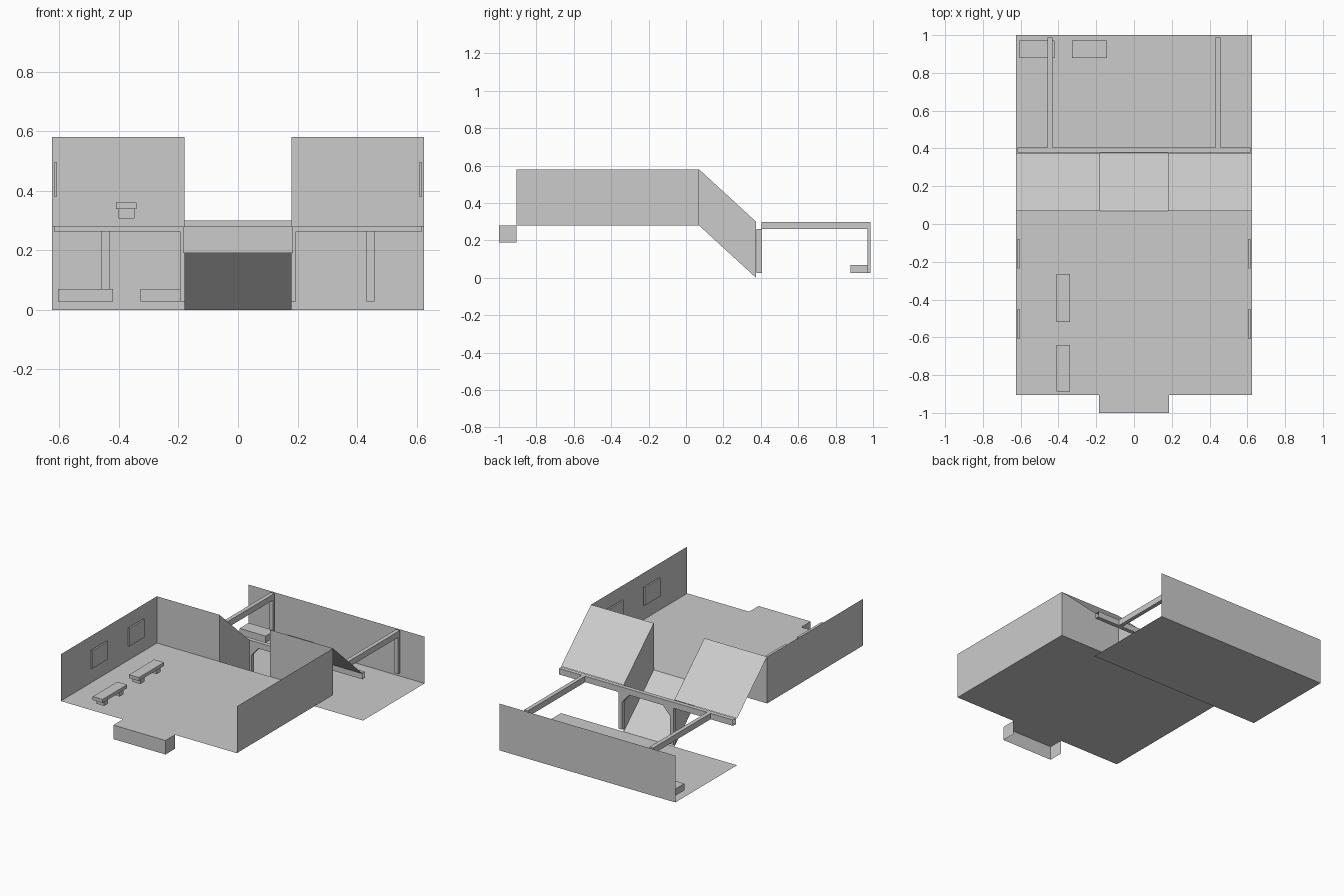
import bpy, bmesh, math
from mathutils import Vector

cube = bpy.data.objects.get("Cube")
if cube:
    bpy.data.objects.remove(cube, do_unlink=True)

grey = bpy.data.materials.new("plain grey")
grey.use_nodes = True
colour = (0.6, 0.6, 0.6, 1)
grey.diffuse_color = colour
grey.node_tree.nodes["Principled BSDF"].inputs["Base Color"].default_value = colour


def finish(name, bm):
    mesh = bpy.data.meshes.new(name)
    bm.to_mesh(mesh)
    bm.free()
    mesh.materials.append(grey)
    obj = bpy.data.objects.new(name, mesh)
    bpy.context.scene.collection.objects.link(obj)
    return obj


def sheet(name, points, depth=None):
    """Flat polygon, optionally extruded along the depth vector."""
    bm = bmesh.new()
    face = bm.faces.new([bm.verts.new(p) for p in points])
    if depth:
        new = bmesh.ops.extrude_face_region(bm, geom=[face])["geom"]
        moved = [v for v in new if isinstance(v, bmesh.types.BMVert)]
        bmesh.ops.translate(bm, verts=moved, vec=Vector(depth))
        if face.is_valid and len(face.edges[0].link_faces) < 2:
            bm.faces.new(reversed(face.verts[:]))
        bmesh.ops.recalc_face_normals(bm, faces=bm.faces)
    return finish(name, bm)


def box(name, x, y, z, drop=()):
    """Box from ranges; drop lists outward directions left open."""
    bm = bmesh.new()
    bmesh.ops.create_cube(bm, size=1)
    for v in bm.verts:
        v.co = [r[0] if c < 0 else r[1] for c, r in zip(v.co, (x, y, z))]
    bm.normal_update()
    gone = [f for f in bm.faces if any(f.normal.dot(Vector(d)) > 0.9 for d in drop)]
    bmesh.ops.delete(bm, geom=gone, context="FACES")
    return finish(name, bm)


W, HALL = 0.625, 0.18               # half widths of room and passage
FRONT, MID, LOW, BACK = -0.905, 0.07, 0.375, 1.0
FLOOR, TOP, LOW_TOP = 0.28, 0.58, 0.30
REST = 0.027                        # gap between floors and furnishings

# Floors, ramp and rear wall
sheet("upper_floor", [(-W, FRONT, FLOOR), (W, FRONT, FLOOR), (W, MID, FLOOR), (-W, MID, FLOOR)])
sheet("lower_floor", [(-W, LOW, 0), (W, LOW, 0), (W, BACK, 0), (-W, BACK, 0)])
sheet("ramp", [(-HALL, MID, FLOOR), (HALL, MID, FLOOR), (HALL, LOW, 0), (-HALL, LOW, 0)])
sheet("rear_wall", [(-W, BACK, 0), (W, BACK, 0), (W, BACK, LOW_TOP), (-W, BACK, LOW_TOP)])

# Entrance step, open below and behind
box("entrance_step", (-0.185, 0.185), (-1, FRONT), (0.19, FLOOR), drop=[(0, 0, -1), (0, 1, 0)])

# Mirrored walls, sloped covers, beams and wall panels
for side, s in (("left", 1), ("right", -1)):
    w, h = s * W, s * HALL
    sheet(side + "_side_wall", [(w, FRONT, FLOOR), (w, MID, FLOOR), (w, MID, TOP), (w, FRONT, TOP)])
    sheet(side + "_inner_wall", [(w, MID, FLOOR), (h, MID, FLOOR), (h, MID, TOP), (w, MID, TOP)])
    sheet(side + "_passage_wall", [(h, MID, FLOOR), (h, LOW, 0), (h, LOW, LOW_TOP), (h, MID, TOP)])
    sheet(side + "_sloped_cover", [(w, MID, TOP), (h, MID, TOP), (h, LOW, LOW_TOP), (w, LOW, LOW_TOP)])

    bx = sorted((s * 0.432, s * 0.458))
    box(side + "_beam", bx, (0.405, 0.987), (0.262, LOW_TOP))
    box(side + "_post", bx, (0.97, 0.987), (REST, 0.262))
    for i, y in enumerate(((-0.235, -0.08), (-0.61, -0.45))):
        box(f"{side}_wall_panel_{i}", sorted((s * 0.607, s * 0.618)), y, (0.38, 0.495))

    # Door frame half with a cut upper corner
    profile = [(0.195, REST), (0.195, 0.262), (0.12, 0.262), (0.17, 0.205), (0.17, REST)]
    sheet(side + "_door_frame", [(s * x, 0.378, z) for x, z in profile], depth=(0, 0.027, 0))

box("header_beam", (-0.618, 0.618), (0.378, 0.405), (0.262, LOW_TOP), drop=[(1, 0, 0), (-1, 0, 0)])


def floor_patch(name, x, y, z, cut=0.02):
    """Flat outline beside a bench, with two clipped corners."""
    (a, b), (c, d) = x, y
    sheet(name, [(a, c + cut, z), (a + cut, c, z), (b, c, z),
                 (b, d - cut, z), (b - cut, d, z), (a, d, z)])


# Upper room benches: seat on two legs
for i, (y0, y1) in enumerate(((-0.52, -0.265), (-0.888, -0.64))):
    box(f"bench_{i}_seat", (-0.41, -0.34), (y0, y1), (0.338, 0.36))
    for j, y in enumerate((y0 + 0.025, y1 - 0.065)):
        box(f"bench_{i}_leg_{j}", (-0.402, -0.347), (y, y + 0.04), (FLOOR + REST, 0.338))
    floor_patch(f"bench_{i}_patch", (-0.41, -0.322), (y0 - 0.01, y1), FLOOR + 0.003)

# Lower room low benches
for i, x in enumerate((-0.605, -0.327)):
    box(f"low_bench_{i}", (x, x + 0.185), (0.88, 0.972), (REST, 0.07))
    floor_patch(f"low_bench_{i}_patch", (x, x + 0.207), (0.863, 0.975), 0.003)

# Rounded rug
cx, cy, hx, hy, r = 0.33, -0.385, 0.26, 0.287, 0.12
outline = []
for k, (sx, sy) in enumerate(((1, 1), (-1, 1), (-1, -1), (1, -1))):
    for n in range(7):
        a = math.pi / 2 * (k + n / 6)
        outline.append((cx + sx * (hx - r) + r * math.cos(a),
                        cy + sy * (hy - r) + r * math.sin(a), FLOOR + 0.003))
sheet("rug", outline)
